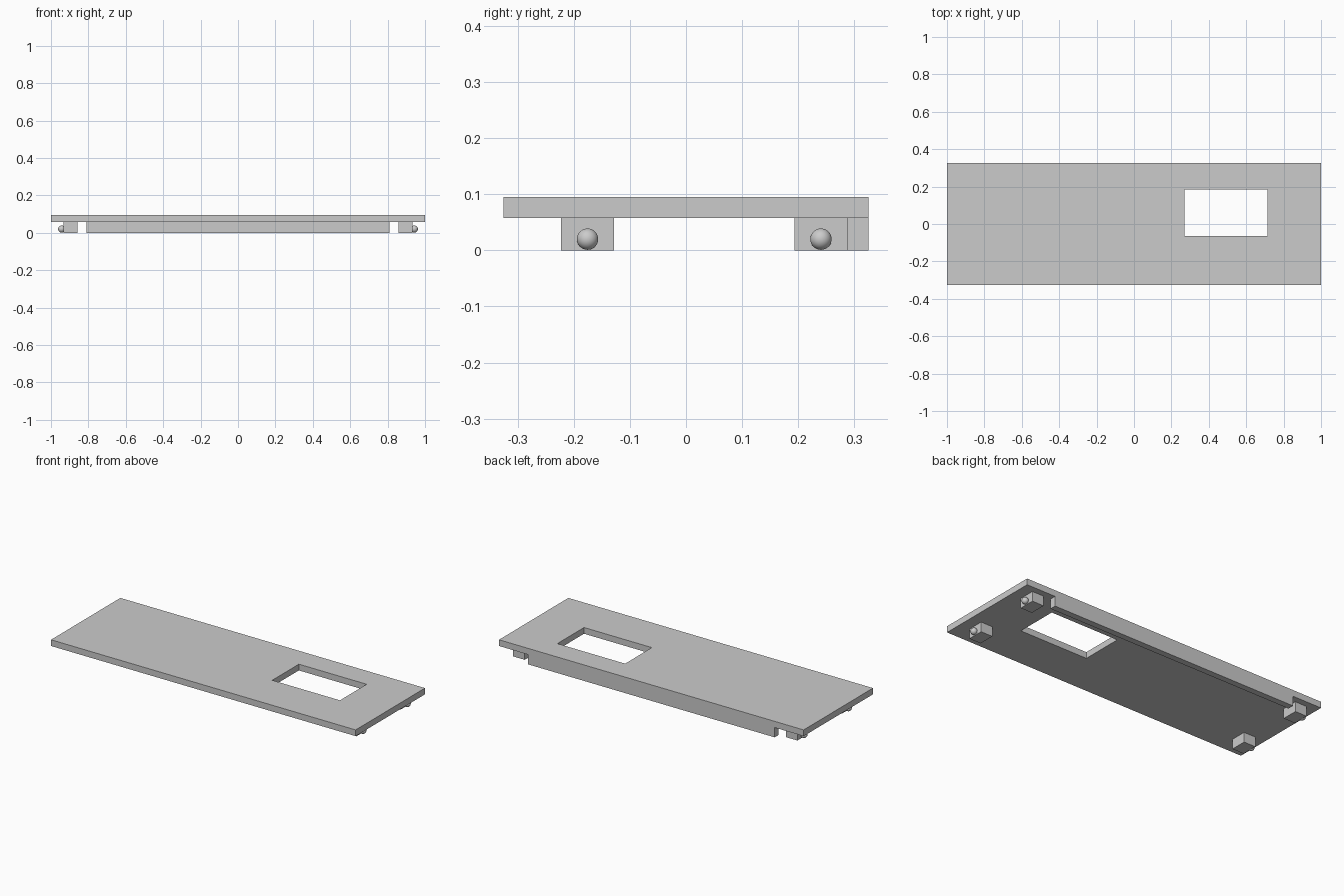
import bpy
import bmesh

cube = bpy.data.objects.get("Cube")
if cube:
    bpy.data.objects.remove(cube, do_unlink=True)

grey = bpy.data.materials.new("light grey plastic")
grey.use_nodes = True
color = (0.6, 0.6, 0.6, 1)
grey.diffuse_color = color
grey.node_tree.nodes["Principled BSDF"].inputs["Base Color"].default_value = color

UNDERSIDE, TOP = 0.058, 0.095
HALF_DEPTH = 0.325


def finish(name, bm):
    bmesh.ops.recalc_face_normals(bm, faces=bm.faces)
    mesh = bpy.data.meshes.new(name)
    bm.to_mesh(mesh)
    bm.free()
    mesh.materials.append(grey)
    obj = bpy.data.objects.new(name, mesh)
    bpy.context.collection.objects.link(obj)
    return obj


def box(name, low, high):
    bm = bmesh.new()
    bmesh.ops.create_cube(bm, size=1)
    for v in bm.verts:
        v.co = [high[i] if v.co[i] > 0 else low[i] for i in range(3)]
    return finish(name, bm)


# Cover plate: a three by three layout with the middle cell left open
xs = (-1, 0.27, 0.715, 1)
ys = (-HALF_DEPTH, -0.065, 0.185, HALF_DEPTH)
bm = bmesh.new()
grid = [[bm.verts.new((x, y, UNDERSIDE)) for y in ys] for x in xs]
for i in range(3):
    for j in range(3):
        if (i, j) != (1, 1):
            bm.faces.new((grid[i][j], grid[i + 1][j],
                          grid[i + 1][j + 1], grid[i][j + 1]))
extruded = bmesh.ops.extrude_face_region(bm, geom=bm.faces[:], use_keep_orig=True)
for item in extruded["geom"]:
    if isinstance(item, bmesh.types.BMVert):
        item.co.z = TOP
finish("cover_plate", bm)

# Stiffening rail along the back edge
box("back_rail", (-0.81, 0.288, 0), (0.81, HALF_DEPTH, UNDERSIDE))

# Four clip blocks, each with a round snap stud on its outer face
for side, s in (("left", 1), ("right", -1)):
    for end, y in (("front", -0.1755), ("back", 0.2405)):
        x1, x2 = sorted((s * 0.857, s * 0.933))
        box(f"{end}_{side}_clip", (x1, y - 0.0475, 0), (x2, y + 0.0475, UNDERSIDE))
        bpy.ops.mesh.primitive_uv_sphere_add(
            segments=32, ring_count=16, radius=0.019, location=(s * 0.943, y, 0.02))
        stud = bpy.context.object
        stud.name = f"{end}_{side}_stud"
        stud.data.materials.append(grey)
        bpy.ops.object.shade_smooth_by_angle()
